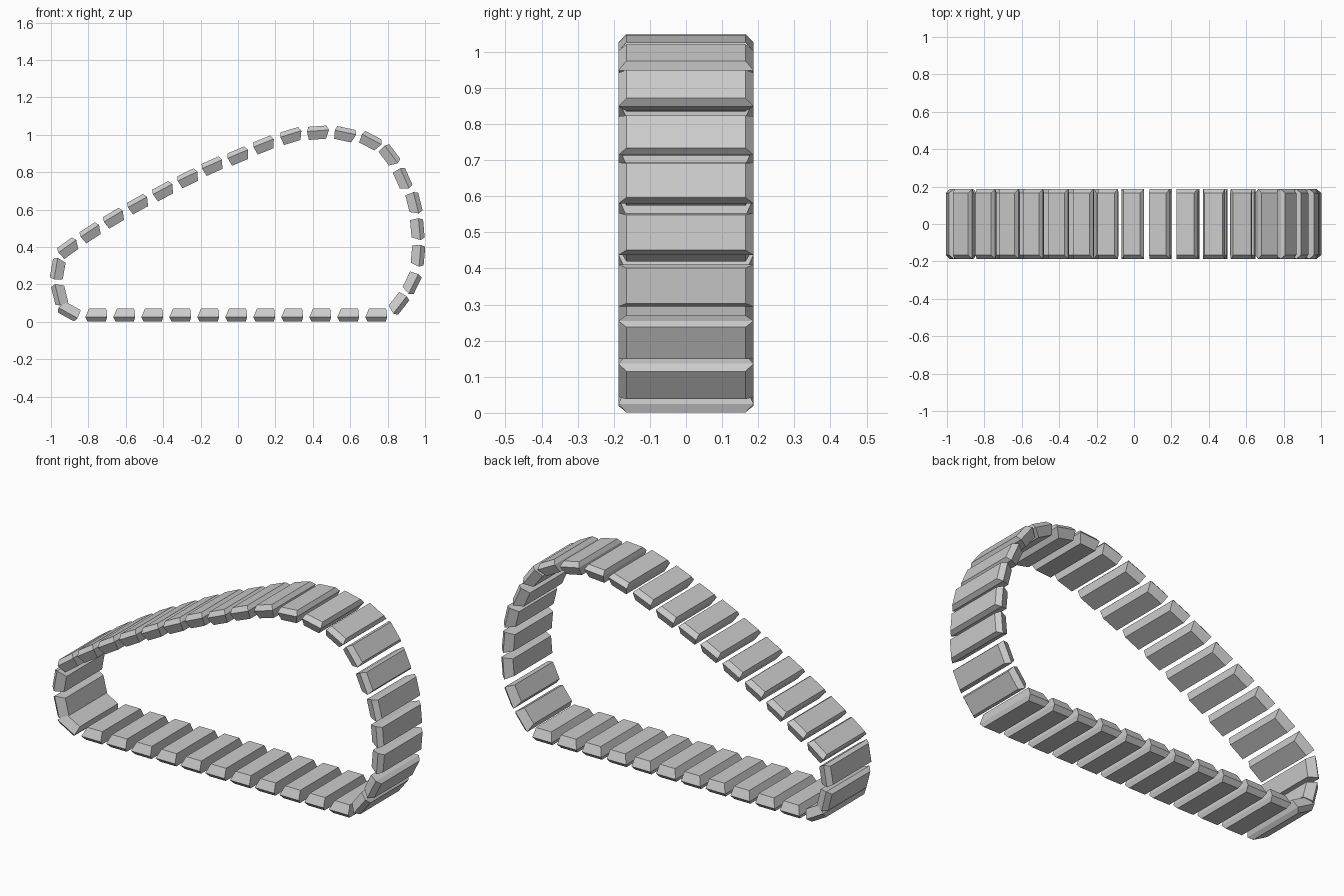
import bpy, bmesh
from math import radians
from mathutils import Matrix, Vector

# One tread pad: outer face, widest middle loop, inner face
# (depth measured inward, tail end, lead end, half width)
LOOPS = [(-0.036, -0.048, 0.050, 0.165),
         (-0.012, -0.059, 0.058, 0.187),
         (0.034, -0.040, 0.052, 0.165)]


def pad_mesh():
    bm = bmesh.new()
    rings = []
    for z, a, b, w in LOOPS:
        rings.append([bm.verts.new(p) for p in
                      ((a, -w, z), (b, -w, z), (b, w, z), (a, w, z))])
    for lo, hi in zip(rings, rings[1:]):
        for i in range(4):
            j = (i + 1) % 4
            bm.faces.new((lo[i], lo[j], hi[j], hi[i]))
    bm.faces.new(rings[0][::-1])
    bm.faces.new(rings[-1])
    bmesh.ops.recalc_face_normals(bm, faces=bm.faces)
    me = bpy.data.meshes.new("tread_pad")
    bm.to_mesh(me)
    bm.free()
    return me


# Ground run, then the drive end, sloping return run and rear end: (x, z, angle)
path = [(-0.757 + 0.1497 * i, 0.037, 0) for i in range(11)]
path += [(0.857, 0.098, 52), (0.928, 0.208, 64), (0.961, 0.354, 85),
         (0.958, 0.495, 95), (0.940, 0.634, 104), (0.880, 0.763, 114),
         (0.810, 0.888, 127), (0.709, 0.965, 152), (0.572, 1.001, 168),
         (0.428, 1.010, 184), (0.286, 0.993, 197), (0.141, 0.945, 202),
         (0.003, 0.886, 203), (-0.134, 0.832, 204), (-0.265, 0.767, 206),
         (-0.398, 0.698, 208), (-0.532, 0.629, 209), (-0.661, 0.554, 211),
         (-0.786, 0.476, 213), (-0.906, 0.394, 216), (-0.962, 0.282, 260),
         (-0.953, 0.147, 284), (-0.903, 0.058, 331)]

mesh = pad_mesh()
for n, (x, z, ang) in enumerate(path):
    pad = bpy.data.objects.new(f"tread_pad_{n + 1:02d}", mesh)
    pad.matrix_world = (Matrix.Translation(Vector((x, 0, z)))
                        @ Matrix.Rotation(-radians(ang), 4, 'Y'))
    bpy.context.collection.objects.link(pad)
